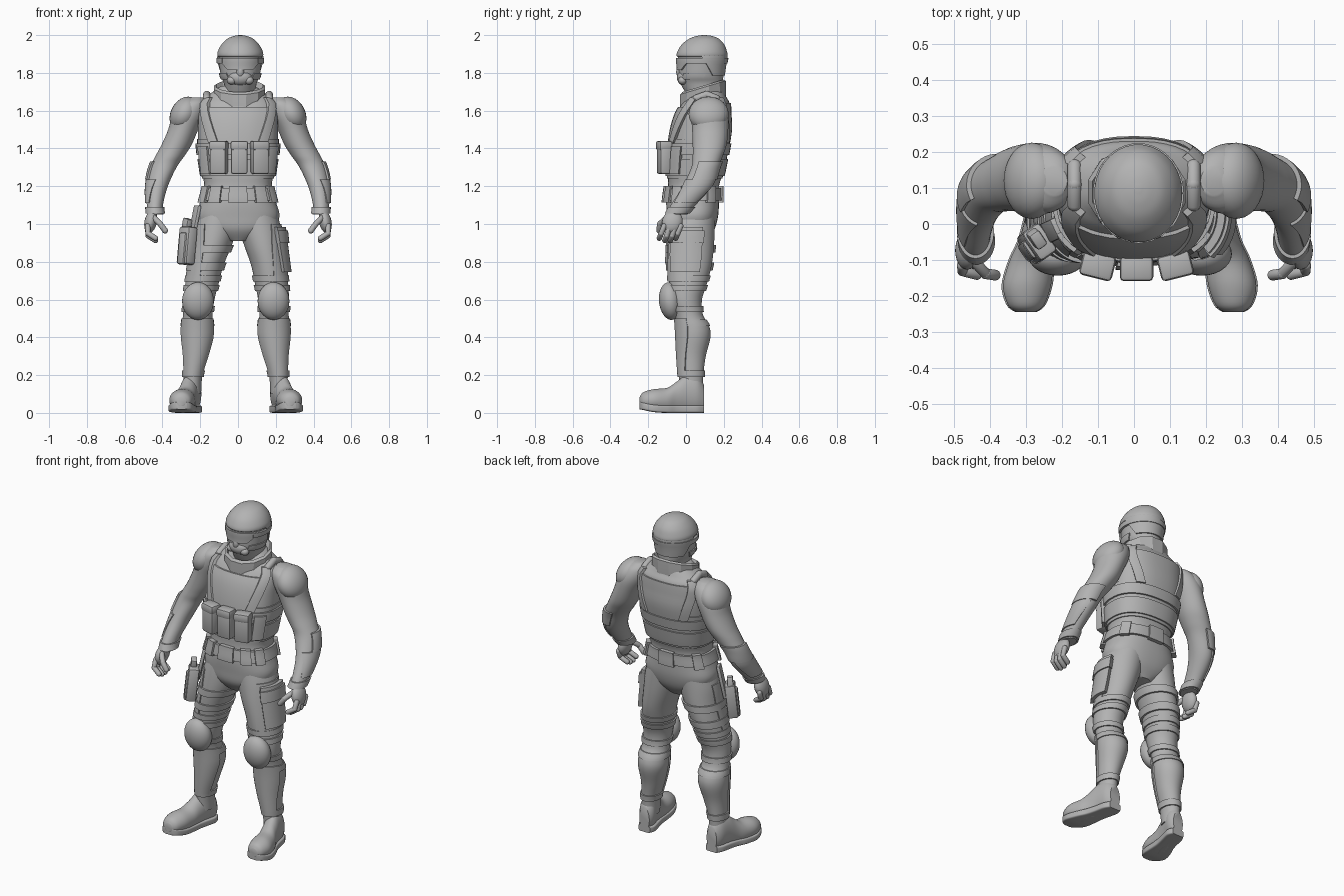
import bpy, bmesh
from math import sin, cos, radians, pi, copysign
from mathutils import Matrix, Vector, Euler

if "Cube" in bpy.data.objects:
    bpy.data.objects.remove(bpy.data.objects["Cube"])

grey = bpy.data.materials.new("matte_grey")
grey.use_nodes = True
grey.diffuse_color = (.45, .45, .45, 1)
grey.node_tree.nodes["Principled BSDF"].inputs["Base Color"].default_value = grey.diffuse_color


def finish(name, bm, angle=40, recalc=True):
    if recalc:
        bmesh.ops.recalc_face_normals(bm, faces=bm.faces)
    mesh = bpy.data.meshes.new(name)
    bm.to_mesh(mesh)
    bm.free()
    mesh.materials.append(grey)
    mesh.polygons.foreach_set("use_smooth", [True] * len(mesh.polygons))
    mesh.set_sharp_from_angle(angle=radians(angle))
    bpy.context.collection.objects.link(bpy.data.objects.new(name, mesh))


def dense(rows, steps=5):
    """Smooth curve through the cross-section rows (level, cx, cy, rx, ry)."""
    rows = [Vector(r) for r in rows]
    out = []
    for i in range(len(rows) - 1):
        a, b, c, d = rows[max(i - 1, 0)], rows[i], rows[i + 1], rows[min(i + 2, len(rows) - 1)]
        for k in range(steps):
            t = k / steps
            out.append(b + (c - a) * (t / 2) + (a * 2 - b * 5 + c * 4 - d) * (t * t / 2)
                       + (b * 3 - a - c * 3 + d) * (t ** 3 / 2))
    return out + [rows[-1]]


def ring_point(row, angle, power, grow=0):
    z, cx, cy, rx, ry = row
    c, s = cos(angle), sin(angle)
    return Vector((cx + copysign(abs(c) ** (2 / power), c) * (rx + grow),
                   cy + copysign(abs(s) ** (2 / power), s) * (ry + grow), z))


def loft(name, rows, sides=32, power=2, steps=5, tilt=0, along_y=False, angle=40):
    bm = bmesh.new()
    rings = []
    for row in dense(rows, steps):
        ring = []
        for i in range(sides):
            p = ring_point(row, 2 * pi * (i + .5) / sides, power)
            p.z += tilt * (p.y - row[2])
            if along_y:
                p = Vector((p.x, p.z, max(p.y, 0)))
            ring.append(bm.verts.new(p))
        rings.append(ring)
    for a, b in zip(rings, rings[1:]):
        for i in range(sides):
            j = (i + 1) % sides
            bm.faces.new((a[i], a[j], b[j], b[i]))
    bm.faces.new(rings[0][::-1])
    bm.faces.new(rings[-1])
    finish(name, bm, angle)


def plate(name, rows, low, high, mid, half, grow, mid_top=None, half_top=None, power=2):
    """Raised patch that hugs a lofted body between two heights and two angles."""
    rows = dense(rows)
    mid_top = mid if mid_top is None else mid_top
    half_top = half if half_top is None else half_top
    n, m = max(6, int(half / 4)), 8
    bm = bmesh.new()
    grid = []
    for j in range(-1, m + 2):
        v = min(max(j / m, 0), 1)
        z = low + (high - low) * v
        a, b = next(((p, q) for p, q in zip(rows, rows[1:]) if p[0] <= z <= q[0]), rows[-2:])
        row = a.lerp(b, (z - a[0]) / (b[0] - a[0]))
        line = []
        for i in range(-1, n + 2):
            u = min(max(i / n, 0), 1) * 2 - 1
            edge = j in (-1, m + 1) or i in (-1, n + 1)
            ang = (mid + (mid_top - mid) * v) + u * (half + (half_top - half) * v)
            line.append(bm.verts.new(ring_point(row, radians(ang), power, -.012 if edge else grow)))
        grid.append(line)
    for a, b in zip(grid, grid[1:]):
        for i in range(len(a) - 1):
            bm.faces.new((a[i], a[i + 1], b[i + 1], b[i]))
    finish(name, bm, recalc=False)


def blob(name, centre, half, turn=(0, 0, 0)):
    bm = bmesh.new()
    place = Matrix.LocRotScale(Vector(centre), Euler([radians(t) for t in turn]), Vector(half))
    bmesh.ops.create_uvsphere(bm, u_segments=28, v_segments=18, radius=1, matrix=place)
    finish(name, bm)


def box(name, centre, size, turn=(0, 0, 0), bevel=.012):
    bm = bmesh.new()
    bmesh.ops.create_cube(bm, size=1, matrix=Matrix.Diagonal((*size, 1)))
    bmesh.ops.bevel(bm, geom=bm.edges[:], offset=bevel, segments=2, affect='EDGES', profile=.5)
    place = Matrix.LocRotScale(Vector(centre), Euler([radians(t) for t in turn]), None)
    bmesh.ops.transform(bm, matrix=place, verts=bm.verts[:])
    finish(name, bm)


def chain(name, points, radius):
    """Rounded capsules joined end to end: spheres stretched along each segment."""
    bm = bmesh.new()
    for start, end in zip(points, points[1:]):
        along = Vector(end) - Vector(start)
        verts = bmesh.ops.create_uvsphere(bm, u_segments=14, v_segments=9, radius=radius)["verts"]
        spin = along.to_track_quat('Z', 'Y')
        for v in verts:
            shift = along if v.co.z > 0 else Vector()
            v.co = spin @ v.co + Vector(start) + shift
    finish(name, bm, 60)


# Torso and pelvis
torso = [(.91, 0, .03, .06, .08), (.97, 0, .03, .18, .12), (1.04, 0, .035, .22, .135),
         (1.12, 0, .035, .2, .14), (1.2, 0, .04, .18, .135), (1.27, 0, .05, .19, .145),
         (1.4, 0, .065, .208, .155), (1.5, 0, .08, .212, .156), (1.58, 0, .09, .212, .143),
         (1.64, 0, .105, .2, .125), (1.68, 0, .11, .16, .1), (1.73, 0, .11, .09, .08)]
wide = 2.4
loft("torso", torso, 40, wide)

# Vest panels and bands
plate("vest_base", torso, 1.24, 1.45, 90, 180, .006, power=wide)
plate("vest_lower_band", torso, 1.255, 1.345, 90, 180, .014, power=wide)
plate("vest_upper_band", torso, 1.365, 1.425, 90, 180, .016, power=wide)
plate("chest_panel", torso, 1.43, 1.62, -90, 26, .01, half_top=42, power=wide)
plate("back_panel", torso, 1.42, 1.64, 90, 40, .008, half_top=50, power=wide)
for side, s in (("left", 1), ("right", -1)):
    for face, f in (("front", -1), ("back", 1)):
        plate(f"{side}_{face}_strap", torso, 1.43, 1.67, f * (90 - s * 32), 8, .018,
              f * (90 - s * 58), 10, wide)
    chain(f"{side}_shoulder_strap", [(s * .165, .055, 1.665), (s * .165, .11, 1.685),
                                     (s * .165, .16, 1.665)], .02)
    plate(f"{side}_vest_pouch", torso, 1.265, 1.41, -90 + s * 52, 11, .028, power=wide)

# Three magazine pouches with flaps
for i, name in enumerate(("right", "middle", "left")):
    k = i - 1
    x, y = .007 + k * .108, -.122 + abs(k) * .008
    box(f"{name}_magazine_pouch", (x, y, 1.352), (.088, .065, .175), (0, 0, k * 14))
    box(f"{name}_pouch_flap", (x, y - .002, 1.415), (.093, .07, .05), (0, 0, k * 14))

# Belt
plate("belt", torso, 1.125, 1.19, 90, 180, .014, power=wide)
for k, a in enumerate((-150, -122, -90, -58, -30, 35, 90, 145)):
    plate(f"belt_pouch_{k}", torso, 1.115, 1.2, a, 10, .024, power=wide)

# Collar
loft("collar", [(1.63, .005, .09, .135, .125), (1.67, .006, .09, .138, .126),
                (1.722, .008, .09, .14, .125), (1.732, .008, .09, .128, .112),
                (1.69, .008, .09, .11, .09)], 12, 2, 1, .3, angle=20)

# Head, mask, goggles and helmet
head = [(1.66, .01, .1, .08, .085), (1.74, .012, .085, .086, .112), (1.78, .012, .08, .102, .118),
        (1.83, .012, .082, .11, .122), (1.89, .012, .085, .114, .128), (1.94, .012, .09, .1, .11)]
loft("head", head)
loft("helmet", [(1.885, .012, .085, .115, .129), (1.893, .012, .085, .122, .136),
                (1.915, .012, .086, .119, .131), (1.95, .012, .09, .1, .113),
                (1.98, .012, .095, .07, .08), (1.995, .012, .097, .035, .042),
                (2, .012, .098, .008, .008)])
plate("helmet_back", head, 1.785, 1.9, 90, 60, .008, half_top=95)
plate("goggles", head, 1.815, 1.88, -90, 34, .01, half_top=68)
plate("goggle_strap", head, 1.85, 1.878, 90, 130, .012)
blob("mask", (.012, -.01, 1.775), (.062, .038, .042))
blob("mask_nose", (.012, -.028, 1.805), (.022, .024, .035))
for side, s in (("left", 1), ("right", -1)):
    blob(f"{side}_mask_filter", (.012 + s * .045, -.018, 1.76), (.026, .024, .022))
    plate(f"{side}_mask_strap", head, 1.765, 1.8, -90 + s * 65, 30, .007, -90 + s * 72)

# Arm, leg and foot cross-sections for the left side
arm_rows = [(1.05, .437, -.05, .043, .056), (1.1, .44, -.015, .043, .066), (1.2, .428, .06, .057, .078),
            (1.3, .395, .1, .07, .072), (1.36, .36, .115, .077, .08), (1.42, .325, .125, .08, .09),
            (1.5, .29, .128, .08, .096), (1.58, .26, .125, .088, .098), (1.64, .235, .12, .072, .08),
            (1.67, .22, .12, .035, .04)]
leg_rows = [(.1, .228, .03, .045, .06), (.2, .226, .027, .05, .065), (.3, .212, .03, .066, .075),
            (.4, .204, .04, .084, .09), (.46, .203, .035, .084, .088), (.52, .202, .015, .078, .075),
            (.6, .197, 0, .082, .085), (.68, .185, .01, .088, .1), (.78, .165, .02, .092, .116),
            (.88, .138, .025, .103, .123), (.98, .115, .03, .113, .123), (1.06, .1, .035, .105, .12)]
foot_rows = [(-.245, .288, .06, .025, .025), (-.225, .288, .064, .05, .046), (-.17, .285, .066, .067, .06),
             (-.1, .272, .065, .061, .068), (-.05, .258, .08, .052, .085), (0, .245, .1, .05, .1),
             (.06, .232, .1, .05, .1), (.095, .228, .08, .034, .07)]
sway = -.012

for side, s in (("left", 1), ("right", -1)):
    def turn(a):
        return a if s > 0 else 180 - a

    # Arm with guards
    arm = [(z, s * x, y, rx, ry) for z, x, y, rx, ry in arm_rows]
    loft(f"{side}_arm", arm)
    blob(f"{side}_shoulder_pad", (s * .284, .12, 1.582), (.072, .106, .097), (0, s * -28, 0))
    plate(f"{side}_elbow_pad", arm, 1.235, 1.33, turn(35), 65, .012)
    plate(f"{side}_forearm_guard", arm, 1.11, 1.235, turn(0), 50, .008, half_top=75)
    plate(f"{side}_glove_cuff", arm, 1.055, 1.09, 90, 180, .009)

    # Hand with curled fingers
    blob(f"{side}_palm", (s * .462, -.072, 1.012), (.033, .054, .062), (-15, s * -12, 0))
    for k in range(4):
        y = -.115 + k * .029
        drop = .012 * (k in (1, 2))
        chain(f"{side}_finger_{k}", [(s * .478, y, .99), (s * .476, y - .016, .95 - drop),
                                     (s * .437, y - .026, .925 - drop)], .0145)
    chain(f"{side}_thumb", [(s * .447, -.1, 1.035), (s * .412, -.138, 1.0), (s * .386, -.142, .965)], .0155)

    # Leg with thigh panel, knee pad and shin guard
    leg = [(z, s * x + sway * min(max((.9 - z) / .4, 0), 1), y, rx, ry) for z, x, y, rx, ry in leg_rows]
    loft(f"{side}_leg", leg)
    plate(f"{side}_thigh_panel", leg, .71, 1.0, turn(-35), 45, .006, turn(-20), 36)
    for k, z in enumerate((.535, .645, .695)):
        plate(f"{side}_knee_band_{k}", leg, z, z + .032, 90, 180, .008)
    blob(f"{side}_knee_pad", (s * .2 + sway, -.083, .592), (.084, .06, .1), (6, 0, 0))
    plate(f"{side}_shin_guard", leg, .21, .5, -90, 62, .008, half_top=75)
    plate(f"{side}_boot_cuff", leg, .46, .495, 90, 180, .006)
    plate(f"{side}_ankle_band", leg, .19, .225, 90, 180, .008)

    # Boot and sole
    foot = [(y, s * x + sway, z, w, h) for y, x, z, w, h in foot_rows]
    loft(f"{side}_boot", foot, along_y=True)
    loft(f"{side}_sole", [(y, x, .02 + max(-y - .15, 0) * .2, w + .004, .02) for y, x, z, w, h in foot],
         power=6, along_y=True)

    if s > 0:
        # Thigh pouch
        plate("thigh_pouch", leg, .745, .985, -12, 36, .026)
        plate("thigh_pouch_flap", leg, .9, .965, -12, 38, .034)
    else:
        # Holster, pistol grip and leg straps
        for k, z in enumerate((.755, .85)):
            plate(f"holster_strap_{k}", leg, z, z + .04, 90, 180, .011)
        lean = (0, 6, 35)
        box("holster", (-.27, -.055, .885), (.06, .095, .2), lean)
        box("holster_front", (-.285, -.068, .87), (.045, .06, .17), lean)
        box("pistol_grip", (-.272, -.04, .99), (.034, .05, .08), (12, 4, 35), .008)
        box("holster_hanger", (-.232, -.02, 1.0), (.02, .06, .2), (0, 12, 25), .006)
